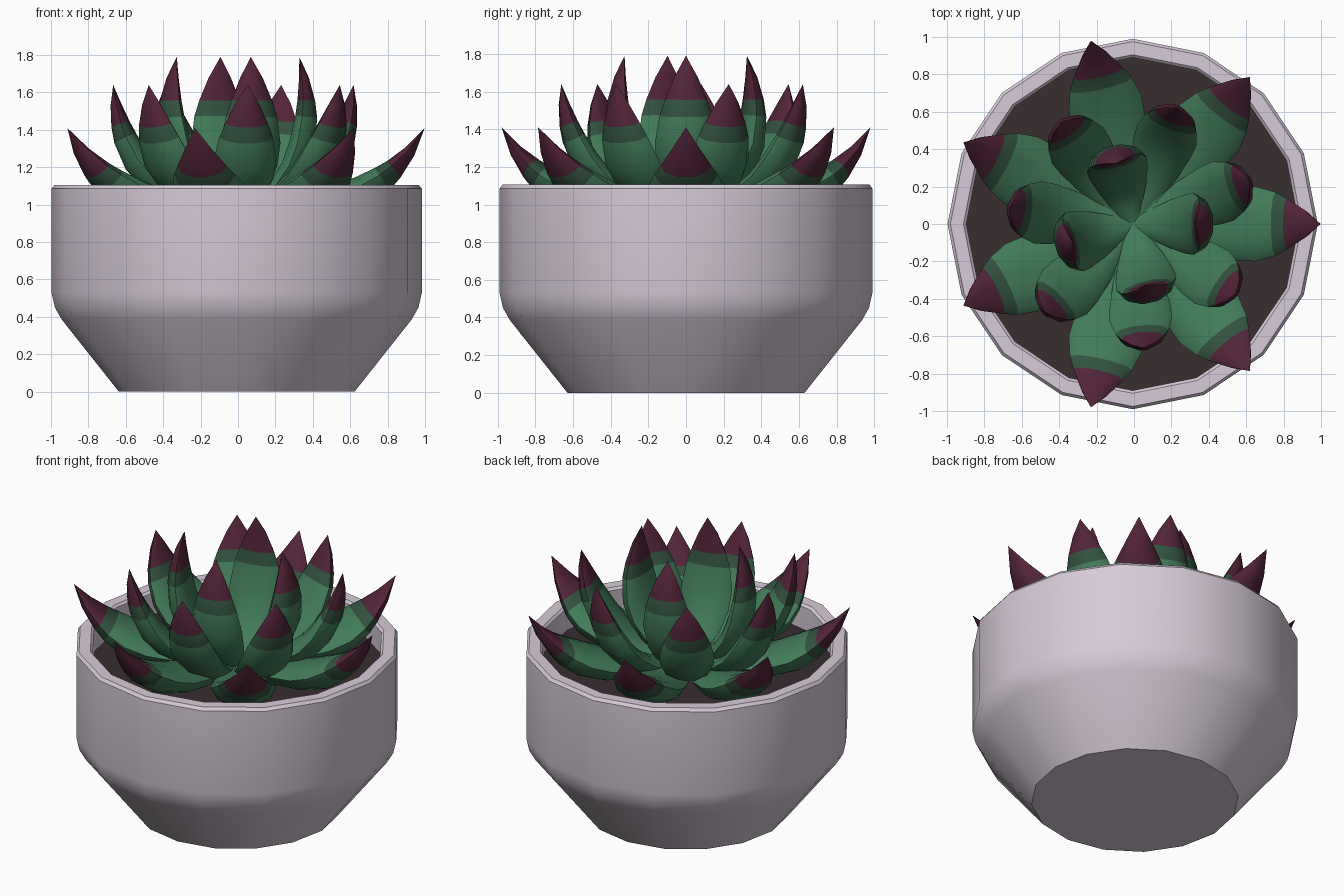
import bpy, bmesh, math
from mathutils import Vector
from mathutils.geometry import interpolate_bezier

if "Cube" in bpy.data.objects:
    bpy.data.objects.remove(bpy.data.objects["Cube"])

CX = -0.007  # pot centre sits slightly left of the bounding-box centre


def material(name, rgb):
    m = bpy.data.materials.new(name)
    m.diffuse_color = (*rgb, 1)
    m.use_nodes = True
    m.node_tree.nodes["Principled BSDF"].inputs["Base Color"].default_value = m.diffuse_color
    return m


POT = material("pale lilac glaze", (0.68, 0.60, 0.69))
SOIL = material("dark soil", (0.038, 0.026, 0.028))
GREEN = material("leaf green", (0.055, 0.20, 0.10))
BAND = material("dark leaf green", (0.032, 0.085, 0.05))
PURPLE = material("purple tip", (0.085, 0.017, 0.040))


def finish(bm, name, mats, angle):
    bmesh.ops.remove_doubles(bm, verts=bm.verts, dist=1e-5)
    bmesh.ops.recalc_face_normals(bm, faces=bm.faces)
    mesh = bpy.data.meshes.new(name)
    bm.to_mesh(mesh)
    bm.free()
    for m in mats:
        mesh.materials.append(m)
    ob = bpy.data.objects.new(name, mesh)
    bpy.context.collection.objects.link(ob)
    ob.location.x = CX
    bpy.ops.object.select_all(action='DESELECT')
    ob.select_set(True)
    bpy.context.view_layer.objects.active = ob
    bpy.ops.object.shade_smooth_by_angle(angle=math.radians(angle))
    return ob


def lathe(name, profile, mat, steps=16):
    bm = bmesh.new()
    vs = [bm.verts.new((r, 0, z)) for r, z in profile]
    es = [bm.edges.new(p) for p in zip(vs, vs[1:])]
    bmesh.ops.spin(bm, geom=vs + es, cent=(0, 0, 0), axis=(0, 0, 1),
                   angle=math.tau, steps=steps, use_merge=True)
    return finish(bm, name, [mat], 35)


# Pot: sixteen-sided bowl with a thick rim
lathe("pot", [(0, 0), (0.63, 0), (0.935, 0.385), (0.972, 0.45), (0.99, 0.53),
              (0.99, 1.085), (0.975, 1.105), (0.905, 1.105), (0.89, 1.09),
              (0.89, 0.90), (0, 0.90)], POT)
# Soil disc
lathe("soil", [(0.892, 0.90), (0.892, 0.94), (0, 0.94)], SOIL)

# Relative leaf half-width along the green part, then along the tip
BODY = [(0, 0.25), (0.2, 0.52), (0.4, 0.79), (0.6, 0.96), (0.76, 1.0),
        (0.91, 0.85), (1, 0.68)]
SIDES = 10


def leaf(bm, yaw, path, width, tip_start):
    """Sweep a plump, keeled section along a bent path; colour by ring."""
    curve = interpolate_bezier(*[Vector((r, 0, z)) for r, z in path], 101)
    rings = [(s * tip_start, w) for s, w in BODY]
    rings.append((tip_start + 0.5 * (1 - tip_start), 0.38))
    out = Vector((math.cos(yaw), math.sin(yaw), 0))
    side = Vector((-out.y, out.x, 0))
    up = Vector((0, 0, 1))
    loops = []
    for t, w in rings:
        i = min(round(t * 100), 99)
        p, d = curve[i], (curve[i + 1] - curve[max(i - 1, 0)]).normalized()
        normal = out * -d.z + up * d.x
        loop = []
        for k in range(SIDES):
            a = math.tau * k / SIDES
            thick = 0.28 if math.sin(a) > 0 else 0.60
            loop.append(bm.verts.new(out * p.x + up * p.z
                                     + side * (math.cos(a) * w * width)
                                     + normal * (math.sin(a) * w * width * thick)))
        loops.append(loop)
    tip = bm.verts.new(out * path[3][0] + up * path[3][1])
    bm.faces.new(loops[0])
    for n, (a, b) in enumerate(zip(loops, loops[1:])):
        for k in range(SIDES):
            j = (k + 1) % SIDES
            f = bm.faces.new((a[k], a[j], b[j], b[k]))
            f.material_index = 2 if n >= 6 else 1 if n == 5 else 0
    for k in range(SIDES):
        f = bm.faces.new((loops[-1][k], loops[-1][(k + 1) % SIDES], tip))
        f.material_index = 2


# Three whorls of leaves: angles, side path (radius, height), half-width, tip start
WHORLS = {
    "outer_leaves": ([i * 360 / 7 for i in range(7)],
                     [(0, 1.0), (0.40, 0.98), (0.78, 1.05), (1.005, 1.41)], 0.20, 0.77),
    "middle_leaves": ([20, 69, 125, 173, 225, 275, 326],
                      [(0, 1.0), (0.35, 0.98), (0.58, 1.20), (0.665, 1.64)], 0.168, 0.83),
    "inner_leaves": ([0, 105, 197, 283],
                     [(0, 1.0), (0.22, 1.0), (0.42, 1.30), (0.335, 1.79)], 0.165, 0.83),
}
for name, (angles, path, width, tip_start) in WHORLS.items():
    bm = bmesh.new()
    for a in angles:
        leaf(bm, math.radians(a), path, width, tip_start)
    finish(bm, name, [GREEN, BAND, PURPLE], 42)
